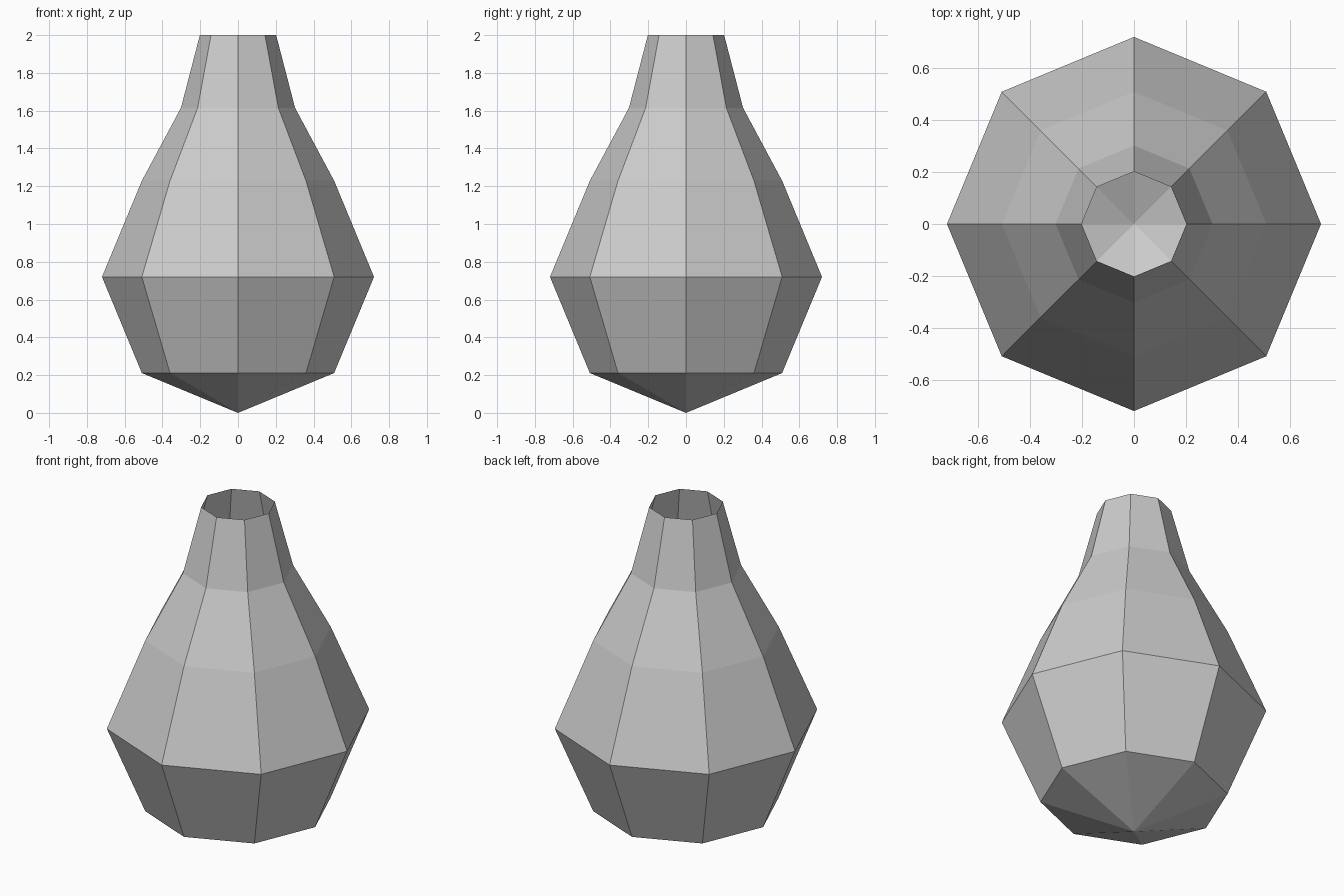
import bpy, bmesh
from math import cos, sin, tau

if "Cube" in bpy.data.objects:
    bpy.data.objects.remove(bpy.data.objects["Cube"])

SIDES = 8
# (radius, height) rings from the belly up to the open rim
PROFILE = [(0.509, 0.211), (0.72, 0.72), (0.509, 1.229), (0.302, 1.615), (0.202, 2.0)]

bm = bmesh.new()

# Rings of the vase wall
rings = [[bm.verts.new((r * cos(tau * i / SIDES), r * sin(tau * i / SIDES), z))
          for i in range(SIDES)] for r, z in PROFILE]
for low, high in zip(rings, rings[1:]):
    for i in range(SIDES):
        j = (i + 1) % SIDES
        bm.faces.new((low[i], low[j], high[j], high[i]))

# Pointed bottom; the top stays open
tip = bm.verts.new((0, 0, 0))
for i in range(SIDES):
    bm.faces.new((tip, rings[0][(i + 1) % SIDES], rings[0][i]))

mesh = bpy.data.meshes.new("vase")
bm.to_mesh(mesh)
bm.free()
bpy.context.collection.objects.link(bpy.data.objects.new("vase", mesh))
